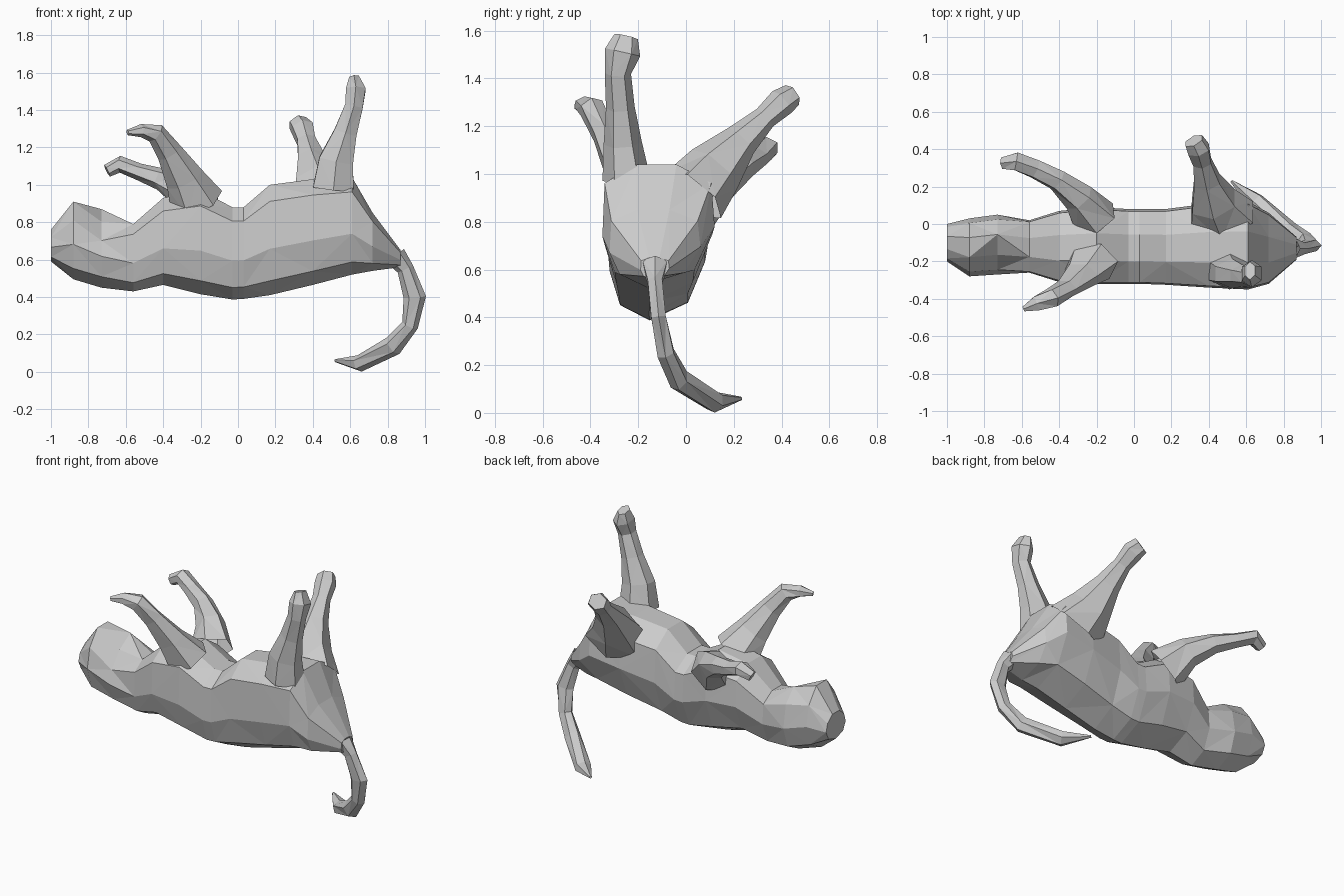
import bpy
from mathutils import Vector

# Cross-sections (across, up) as fractions: narrow spine below, broad belly on top
TORSO = [(.42, 0), (.11, .13), (0, .42), (.02, .85), (.3, 1), (.66, 1), (.97, .85), (1, .5), (.82, .15)]
HEAD = [(.5, 0), (.13, .14), (0, .45), (.08, .76), (.33, 1), (.67, 1), (.92, .76), (1, .45), (.87, .14)]
CHIN = [(.5, 0), (.13, .14), (0, .4), (.08, .6), (.33, .84), (.67, 1), (.92, .8), (1, .45), (.87, .14)]
HEX = [(0, 1), (.87, .5), (.87, -.5), (0, -1), (-.87, -.5), (-.87, .5)]


def loft(name, rings, cap_start=True, cap_end=True):
    n = len(rings[0])
    verts = [v for r in rings for v in r]
    faces = []
    for i in range(len(rings) - 1):
        for j in range(n):
            a, b = i * n + j, i * n + (j + 1) % n
            # split each quad into triangles, alternating, for a faceted look
            if (i + j) % 2:
                faces += [(a, b, b + n), (a, b + n, a + n)]
            else:
                faces += [(a, b, a + n), (b, b + n, a + n)]
    if cap_start:
        faces.append(tuple(range(n - 1, -1, -1)))
    if cap_end:
        faces.append(tuple(range(len(verts) - n, len(verts))))
    me = bpy.data.meshes.new(name)
    me.from_pydata(verts, [], faces)
    ob = bpy.data.objects.new(name, me)
    bpy.context.collection.objects.link(ob)
    bpy.ops.object.select_all(action='DESELECT')
    ob.select_set(True)
    bpy.context.view_layer.objects.active = ob
    bpy.ops.object.mode_set(mode='EDIT')
    bpy.ops.mesh.select_all(action='SELECT')
    bpy.ops.mesh.normals_make_consistent(inside=False)
    bpy.ops.object.mode_set(mode='OBJECT')
    return ob


def section(profile, x, y0, y1, z0, z1):
    return [(x, y0 + u * (y1 - y0), z0 + v * (z1 - z0)) for u, v in profile]


def limb(name, path, ref):
    # path: (point, radius along ref, radius across); open at the root
    pts = [Vector(p[0]) for p in path]
    rings = []
    for i, (_, ra, rb) in enumerate(path):
        d = (pts[min(i + 1, len(pts) - 1)] - pts[max(i - 1, 0)]).normalized()
        n1 = (Vector(ref) - d * d.dot(Vector(ref))).normalized()
        n2 = d.cross(n1)
        rings.append([pts[i] + n1 * ra * c + n2 * rb * s for c, s in HEX])
    return loft(name, rings, cap_start=False)


# Torso lying on its back
collar = section(TORSO, -.56, -.26, .02, .43, .79)
loft("torso", [collar] + [section(TORSO, *row) for row in [
    (-.40, -.31, .07, .465, .93), (-.20, -.32, .09, .415, .97), (-.03, -.32, .08, .387, .88),
    (.03, -.32, .08, .39, .88), (.17, -.325, .08, .41, 1.0), (.40, -.34, .11, .465, 1.03),
    (.61, -.35, .12, .52, 1.04), (.72, -.32, .06, .54, .85), (.87, -.19, -.07, .56, .65)]],
    cap_start=False)

# Head, joined to the neck opening
loft("head", [section(HEAD, -1.0, -.20, 0, .59, .76), section(HEAD, -.88, -.28, .03, .495, .91),
              section(CHIN, -.73, -.27, .05, .45, .87), collar], cap_end=False)

X, Y = (1, 0, 0), (0, 1, 0)
# Hind legs
limb("hind_leg_front", [
    ((.51, -.25, .98), .125, .10), ((.525, -.265, 1.13), .105, .08), ((.575, -.275, 1.28), .07, .06),
    ((.62, -.285, 1.42), .055, .055), ((.63, -.265, 1.51), .06, .075), ((.62, -.25, 1.575), .03, .05)], X)
limb("hind_leg_back", [
    ((.47, .03, .91), .20, .15), ((.425, .12, 1.02), .135, .125), ((.39, .23, 1.14), .08, .075),
    ((.365, .33, 1.235), .055, .05), ((.345, .40, 1.30), .065, .06), ((.32, .445, 1.33), .055, .05)], X)
# Forelegs with bent paws
limb("fore_leg_front", [
    ((-.22, -.20, .90), .12, .15), ((-.285, -.275, 1.03), .075, .105), ((-.365, -.345, 1.17), .05, .07),
    ((-.44, -.395, 1.275), .055, .055), ((-.52, -.425, 1.29), .045, .035), ((-.59, -.455, 1.28), .015, .015)], Y)
limb("fore_leg_back", [
    ((-.21, .03, .87), .12, .14), ((-.295, .14, .97), .085, .09), ((-.41, .235, 1.03), .06, .06),
    ((-.53, .295, 1.07), .055, .045), ((-.63, .335, 1.11), .055, .045), ((-.70, .325, 1.075), .035, .035)], Y)
# Curled tail
limb("tail", [
    ((.84, -.13, .62), .06, .06), ((.895, -.13, .55), .035, .045), ((.945, -.115, .40), .035, .06),
    ((.92, -.085, .25), .04, .045), ((.83, -.03, .14), .045, .055), ((.65, .12, .045), .05, .045),
    ((.52, .23, .06), .008, .008)], Y)
